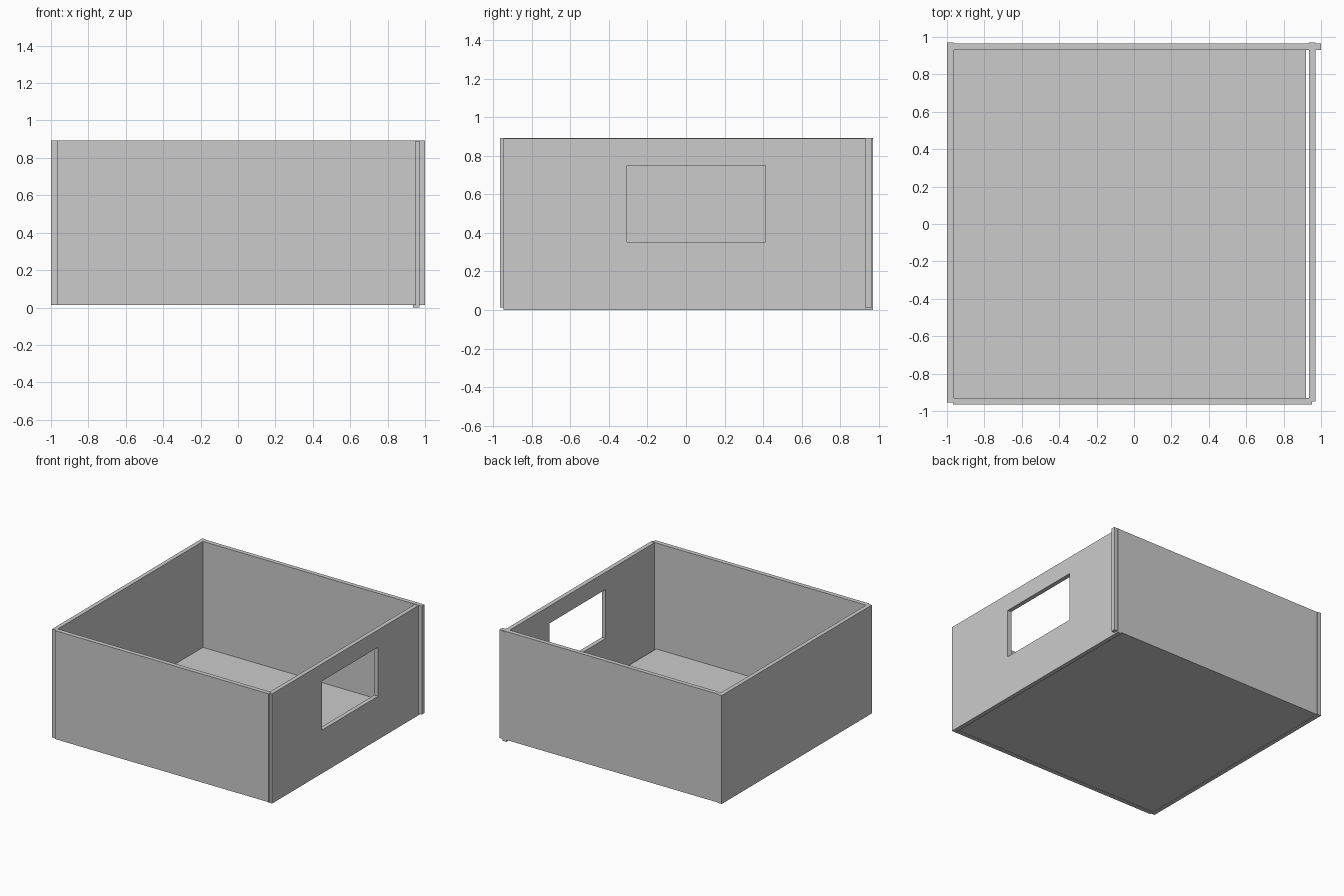
import bpy
import bmesh

if "Cube" in bpy.data.objects:
    bpy.data.objects.remove(bpy.data.objects["Cube"])


def slab(name, x, y, z):
    """Box spanning the given (min, max) ranges."""
    bm = bmesh.new()
    bmesh.ops.create_cube(bm, size=1)
    for v in bm.verts:
        v.co = [r[0] if c < 0 else r[1] for c, r in zip(v.co, (x, y, z))]
    me = bpy.data.meshes.new(name)
    bm.to_mesh(me)
    bm.free()
    ob = bpy.data.objects.new(name, me)
    bpy.context.collection.objects.link(ob)
    return ob


# Floor panel, stopping just short of the right wall
slab("floor", (-0.998, 0.92), (-0.953, 0.963), (0.015, 0.033))

# Plain walls with overlapping corner joints
WALL_Z = (0.013, 0.893)
slab("left_wall", (-1.0, -0.966), (-0.955, 0.97), WALL_Z)
slab("front_wall", (-0.968, 0.952), (-0.966, -0.93), WALL_Z)
slab("back_wall", (-0.968, 1.0), (0.93, 0.965), WALL_Z)


# Right wall: vertical panel outline with a rectangular window, given thickness
def ring(y0, y1, z0, z1):
    return [(y0, z0), (y1, z0), (y1, z1), (y0, z1)]


bm = bmesh.new()
outer, inner = ([bm.verts.new((0.935, y, z)) for y, z in pts] for pts in
                (ring(-0.948, 0.97, 0.0, 0.89), ring(-0.305, 0.413, 0.352, 0.75)))
for i in range(4):
    j = (i + 1) % 4
    bm.faces.new((outer[i], outer[j], inner[j], inner[i]))
ext = bmesh.ops.extrude_face_region(bm, geom=bm.faces[:], use_keep_orig=True)
for v in ext["geom"]:
    if isinstance(v, bmesh.types.BMVert):
        v.co.x = 0.97
bmesh.ops.recalc_face_normals(bm, faces=bm.faces[:])
mesh = bpy.data.meshes.new("right_wall")
bm.to_mesh(mesh)
bm.free()
bpy.context.collection.objects.link(bpy.data.objects.new("right_wall", mesh))
